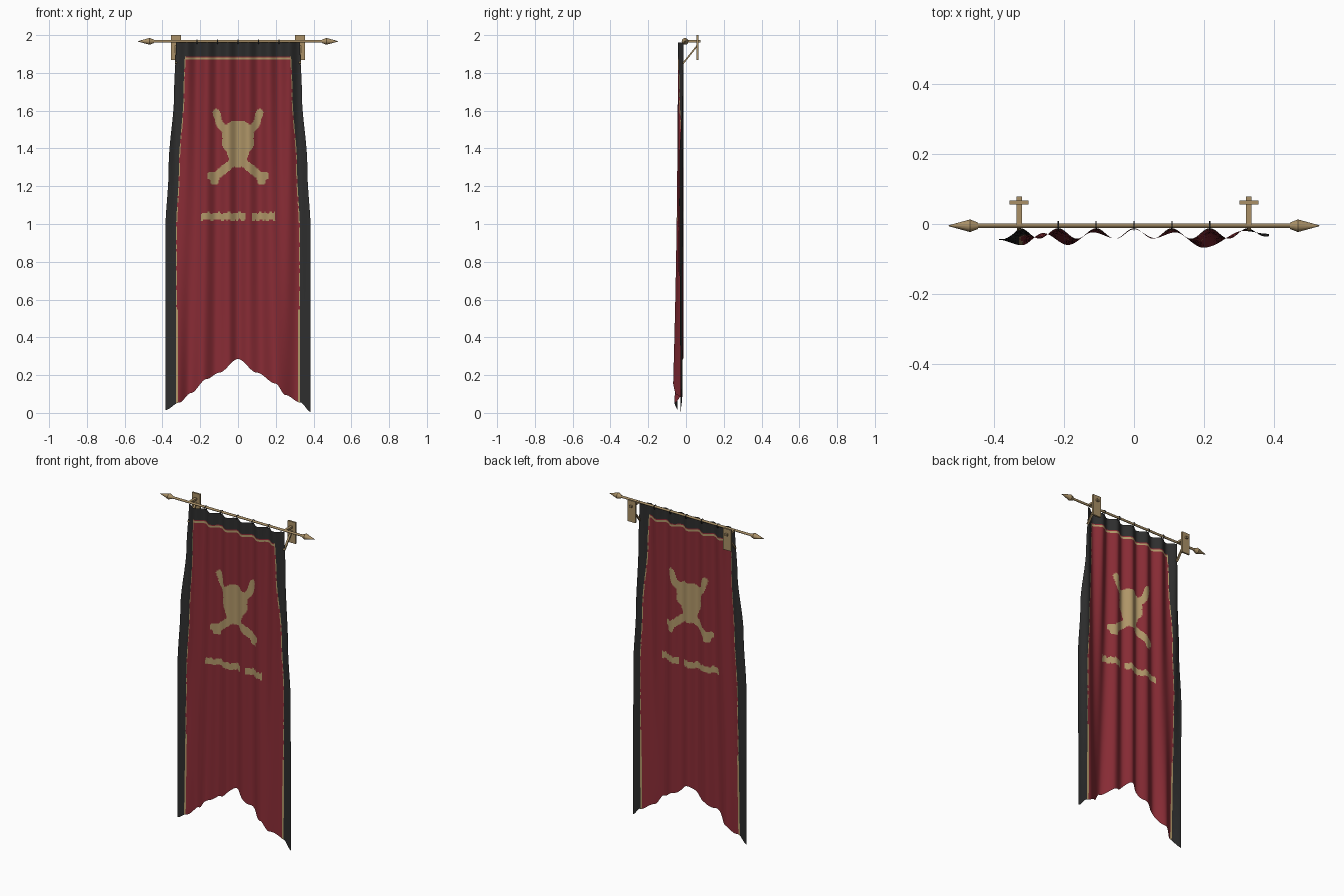
import bpy, bmesh, math
from mathutils import Vector

if "Cube" in bpy.data.objects:
    bpy.data.objects.remove(bpy.data.objects["Cube"])


def material(name, r, g, b):
    m = bpy.data.materials.new(name)
    m.use_nodes = True
    m.diffuse_color = (r, g, b, 1)
    m.node_tree.nodes["Principled BSDF"].inputs["Base Color"].default_value = (r, g, b, 1)
    return m


RED = material("crimson cloth", 0.25, 0.025, 0.036)
BLACK = material("charcoal cloth", 0.027, 0.027, 0.027)
GOLD = material("gold paint", 0.44, 0.31, 0.14)
BRASS = material("dull brass", 0.40, 0.28, 0.135)


def interp(points, x):
    """Smoothly blended value of a list of (x, value) stations."""
    if x <= points[0][0]:
        return points[0][1]
    for (a, p), (b, q) in zip(points, points[1:]):
        if x <= b:
            t = (x - a) / (b - a)
            return p + (q - p) * t * t * (3 - 2 * t)
    return points[-1][1]


def rod(name, start, end, r1, r2, mat, sides=12):
    """Round or tapered bar between two points."""
    a, b = Vector(start), Vector(end)
    bpy.ops.mesh.primitive_cone_add(vertices=sides, radius1=r1, radius2=r2,
                                    depth=(b - a).length, location=(a + b) / 2)
    o = bpy.context.object
    o.name = name
    o.rotation_euler = (b - a).to_track_quat("Z", "Y").to_euler()
    o.data.materials.append(mat)
    bpy.ops.object.shade_smooth_by_angle()
    return o


def box(name, center, size, mat, tilt=0):
    bpy.ops.mesh.primitive_cube_add(size=1, location=center, rotation=(tilt, 0, 0))
    o = bpy.context.object
    o.name = name
    o.scale = size
    o.data.materials.append(mat)


# Cloth outline and folds
TOP, KNEE = 1.96, 0.35
HALF_WIDTH = [(0, 0.385), (0.95, 0.385), (1.3, 0.367), (1.7, 0.338), (1.96, 0.328)]
HEM = [(-0.385, 0.015), (-0.31, 0.055), (-0.25, 0.105), (-0.165, 0.18), (-0.1, 0.213),
       (0, 0.285), (0.1, 0.213), (0.2, 0.155), (0.25, 0.095), (0.33, 0.055), (0.385, 0.005)]
FOLDS = [(-0.385, -0.045), (-0.32, -0.062), (-0.26, -0.025), (-0.19, -0.063), (-0.12, -0.025),
         (-0.05, -0.042), (0, -0.015), (0.06, -0.04), (0.12, -0.025), (0.2, -0.072),
         (0.31, -0.02), (0.385, -0.028)]
RING_GAP = 0.1083


def cloth_point(u, z):
    x = u * interp(HALF_WIDTH, z)
    if z < KNEE:
        hem = interp(HEM, x)
        z = hem + (KNEE - hem) * z / KNEE
    t = 1 - z / TOP
    gathered = -0.012 - 0.03 * math.sin(math.pi * x / RING_GAP) ** 2
    return x, gathered * (1 - t) + interp(FOLDS, x) * t, z


# Painted emblem: rounded strokes (x, z, x, z, radius), mirrored in x
STROKES = [(0, 1.475, 0.015, 1.475, 0.07), (0, 1.43, 0.025, 1.43, 0.06),
           (0, 1.335, 0.015, 1.335, 0.033), (0, 1.38, 0.02, 1.38, 0.04),
           (0.04, 1.46, 0.095, 1.525, 0.02), (0.095, 1.525, 0.115, 1.59, 0.019),
           (0.0, 1.35, 0.12, 1.25, 0.022), (0.12, 1.25, 0.143, 1.255, 0.022),
           (0.12, 1.25, 0.125, 1.23, 0.023)]


def in_stroke(x, z, s):
    a, b, p = Vector(s[0:2]), Vector(s[2:4]), Vector((x, z))
    t = max(0, min(1, (p - a).dot(b - a) / (b - a).length_squared))
    return (p - a - (b - a) * t).length < s[4]


def is_painted(x, z):
    if 1.2 < z < 1.65:
        return any(in_stroke(abs(x), z, s) for s in STROKES)
    # Two ragged worn bars below the emblem
    ragged = 0.02 + 0.006 * math.sin(x * 170) * math.sin(x * 61 + z * 90)
    return abs(z - 1.04) < ragged and (-0.197 < x < 0.037 or 0.073 < x < 0.197)


def cloth_slot(u, x, z):
    side = abs(u)
    if side > 0.85 or z > 1.89:
        return 1
    piped = z < 0.55 or math.sin(z * 55) + math.sin(z * 131 + u) > -0.7
    if side > 0.825 + (0 if z < 0.55 else 0.008) and piped:
        return 2
    if 1.867 < z < 1.879 or is_painted(x, z):
        return 2
    return 0


def build_cloth():
    cols, low, high = 136, 30, 268
    levels = [KNEE * i / low for i in range(low)]
    levels += [KNEE + (TOP - KNEE) * i / high for i in range(high + 1)]
    bm = bmesh.new()
    grid = [[bm.verts.new(cloth_point(2 * c / cols - 1, z)) for c in range(cols + 1)]
            for z in levels]
    for r in range(len(levels) - 1):
        for c in range(cols):
            f = bm.faces.new((grid[r][c], grid[r][c + 1], grid[r + 1][c + 1], grid[r + 1][c]))
            mid = f.calc_center_median()
            f.material_index = cloth_slot((2 * c + 1) / cols - 1, mid.x, mid.z)
            f.smooth = True
    mesh = bpy.data.meshes.new("banner_cloth")
    bm.to_mesh(mesh)
    bm.free()
    for m in (RED, BLACK, GOLD):
        mesh.materials.append(m)
    bpy.context.collection.objects.link(bpy.data.objects.new("banner_cloth", mesh))


build_cloth()

# Hanging pole with spear tips
PY, PZ = -0.005, 1.967
rod("pole", (-0.46, PY, PZ), (0.46, PY, PZ), 0.007, 0.007, BRASS)
for side, label in ((1, "left"), (-1, "right")):
    rod(label + "_spear_socket", (side * 0.445, PY, PZ), (side * 0.468, PY, PZ), 0.009, 0.018, BRASS)
    rod(label + "_spear_tip", (side * 0.468, PY, PZ), (side * 0.53, PY, PZ), 0.018, 0.001, BRASS)

    # Wall bracket: plate, arm and diagonal strut
    x = side * 0.328
    box(label + "_wall_plate", (x, 0.061, 1.934), (0.054, 0.011, 0.132), BRASS)
    box(label + "_bracket_arm", (x, 0.036, PZ), (0.016, 0.084, 0.012), BRASS)
    box(label + "_bracket_strut", (x, 0.022, 1.897), (0.012, 0.122, 0.008), BRASS,
        math.atan2(0.095, 0.076))

# Hanging rings
for i in range(-2, 3):
    bpy.ops.mesh.primitive_torus_add(major_radius=0.012, minor_radius=0.0022, major_segments=16,
                                     minor_segments=6, location=(i * RING_GAP, PY, PZ - 0.003),
                                     rotation=(0, math.pi / 2, 0))
    ring = bpy.context.object
    ring.name = "hanging_ring"
    ring.data.materials.append(BLACK)
    bpy.ops.object.shade_smooth_by_angle()
